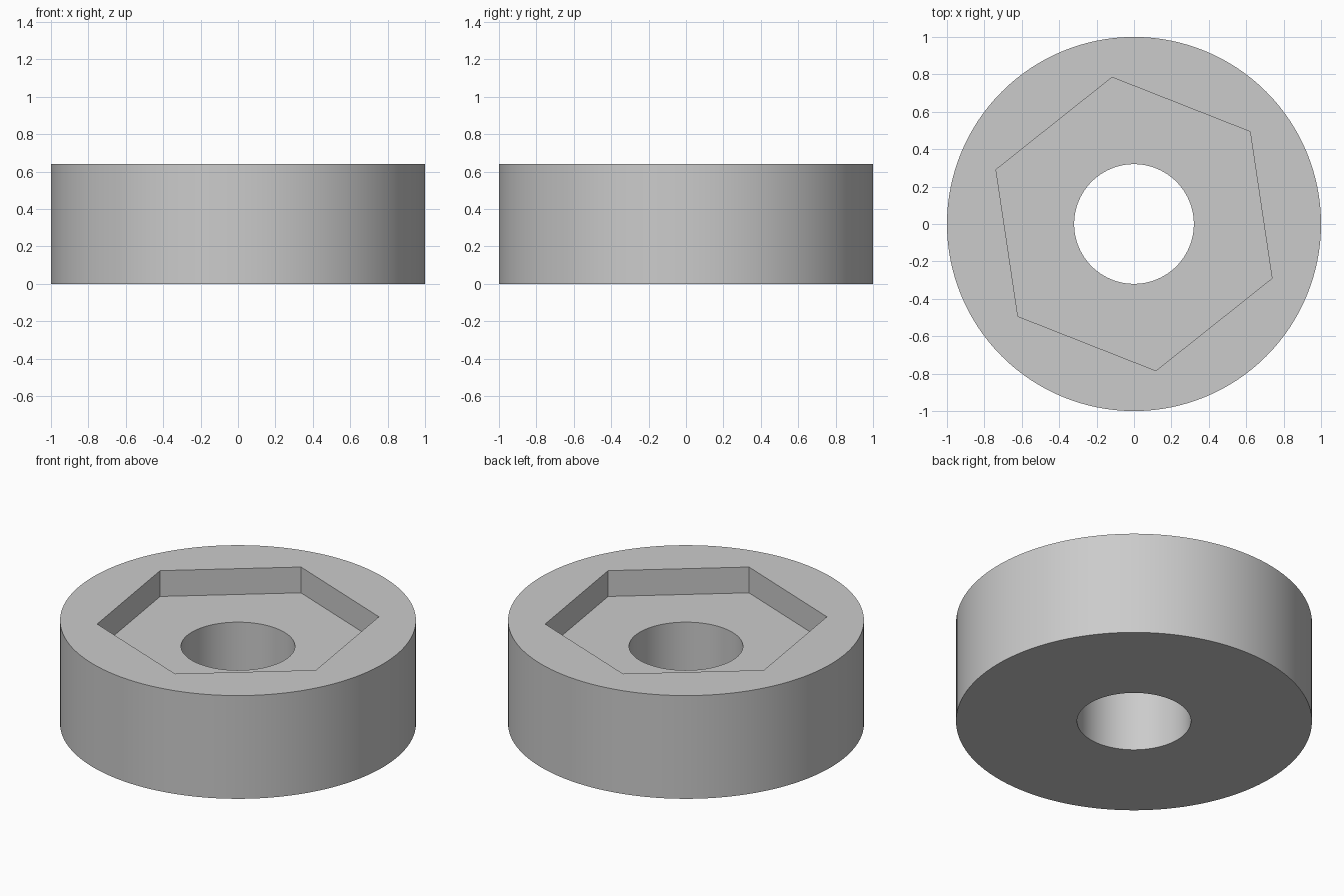
import bpy
import math

if "Cube" in bpy.data.objects:
    bpy.data.objects.remove(bpy.data.objects["Cube"], do_unlink=True)

HEIGHT = 0.64
POCKET_DEPTH = 0.16

grey = bpy.data.materials.new("light_grey")
grey.use_nodes = True
colour = (0.6, 0.6, 0.6, 1)
grey.diffuse_color = colour
grey.node_tree.nodes["Principled BSDF"].inputs["Base Color"].default_value = colour


def prism(name, sides, radius, bottom, top, turn=0.0):
    """Upright prism with a corner at angle turn from +x."""
    bpy.ops.mesh.primitive_cylinder_add(
        vertices=sides, radius=radius, depth=top - bottom,
        location=(0, 0, (bottom + top) / 2),
        rotation=(0, 0, turn - math.pi / 2))
    obj = bpy.context.object
    obj.name = name
    obj.data.materials.append(grey)
    bpy.ops.object.transform_apply(location=True, rotation=True, scale=True)
    return obj


def cut(body, cutter):
    """Carve the cutter out of the body, then discard it."""
    cutter.hide_render = True
    bpy.context.view_layer.objects.active = body
    mod = body.modifiers.new(cutter.name, 'BOOLEAN')
    mod.operation = 'DIFFERENCE'
    mod.solver = 'EXACT'
    mod.object = cutter
    bpy.ops.object.modifier_apply(modifier=mod.name)
    bpy.data.objects.remove(cutter, do_unlink=True)


# Round body
body = prism("round_spacer", 128, 1.0, 0, HEIGHT)

# Through bore and turned hexagonal nut pocket
cut(body, prism("bore_cutter", 96, 0.32, -0.1, HEIGHT + 0.1))
cut(body, prism("hex_pocket_cutter", 6, 0.793, HEIGHT - POCKET_DEPTH,
                HEIGHT + 0.1, math.radians(38.5)))

# Smooth round walls, crisp rims and pocket corners
bpy.ops.object.select_all(action='DESELECT')
body.select_set(True)
bpy.context.view_layer.objects.active = body
bpy.ops.object.shade_smooth_by_angle(angle=math.radians(30))
